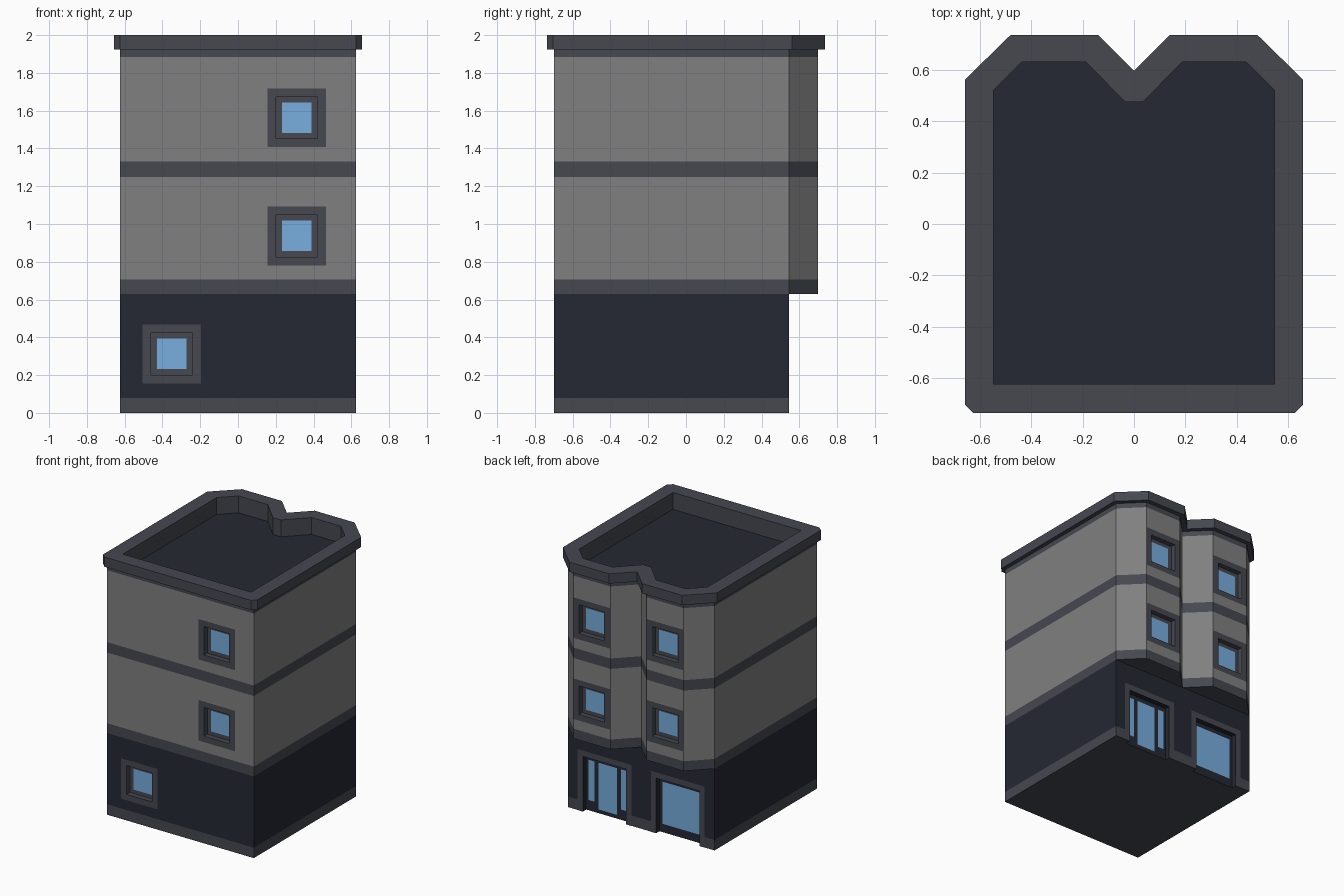
import bpy, bmesh

if "Cube" in bpy.data.objects:
    bpy.data.objects.remove(bpy.data.objects["Cube"])


def material(name, srgb):
    m = bpy.data.materials.new(name)
    m.diffuse_color = [(c / 12.92 if c < 0.04 else ((c + 0.055) / 1.055) ** 2.4) for c in srgb] + [1]
    m.use_nodes = True
    m.node_tree.nodes["Principled BSDF"].inputs["Base Color"].default_value = m.diffuse_color
    return m


MATS = [material("wall", (0.5, 0.5, 0.5)), material("trim", (0.275, 0.282, 0.315)),
        material("dark", (0.142, 0.157, 0.195)), material("glass", (0.47, 0.68, 0.87))]
WALL, TRIM, DARK, GLASS = range(4)


def finish(name, bm):
    mesh = bpy.data.meshes.new(name)
    bm.to_mesh(mesh)
    bm.free()
    for m in MATS:
        mesh.materials.append(m)
    ob = bpy.data.objects.new(name, mesh)
    bpy.context.collection.objects.link(ob)
    return ob


def mirrored(half):
    return half + [(-x, y) for x, y in reversed(half)]


def loft(name, loops, side_mats, cap_mats):
    """Skin a stack of (outline, z) loops, one material per storey band."""
    bm = bmesh.new()
    rings = [[bm.verts.new((x, y, z)) for x, y in outline] for outline, z in loops]
    n = len(rings[0])
    for a, b, mat in zip(rings, rings[1:], side_mats):
        for i in range(n):
            j = (i + 1) % n
            bm.faces.new((a[i], a[j], b[j], b[i])).material_index = mat
    for ring, mat in zip((rings[0], rings[-1]), cap_mats):
        bm.faces.new(ring).material_index = mat
    bmesh.ops.remove_doubles(bm, verts=bm.verts[:], dist=1e-5)
    bmesh.ops.recalc_face_normals(bm, faces=bm.faces[:])
    return finish(name, bm)


def panels(name, rects, y, side, mat):
    """Flat rectangles (x0, x1, z0, z1) facing -y (side -1) or +y (side 1)."""
    bm = bmesh.new()
    for x0, x1, z0, z1 in rects:
        pts = [(x0, z0), (x1, z0), (x1, z1), (x0, z1)][::-side]
        bm.faces.new([bm.verts.new((x, y, z)) for x, z in pts]).material_index = mat
    return finish(name, bm)


DEPTH, LIFT, RIM = 0.04, 0.002, 0.045


def opening(name, cx, z0, z1, width, y, side, panes, mat, sill=True):
    """Flush surround and recessed panes; returns the box to cut from the wall."""
    x0, x1 = cx - width / 2, cx + width / 2
    a, b, c, d = x0 + RIM, x1 - RIM, z0 + RIM * sill, z1 - RIM
    bars = [(x0, a, z0, z1), (b, x1, z0, z1), (a, b, d, z1)]
    if sill:
        bars.append((a, b, z0, c))
    panels(name + "_surround", bars, y + side * LIFT, side, TRIM)
    panels(name + "_glass", [(cx + p, cx + q, r, s) for p, q, r, s in panes],
           y - side * (DEPTH - LIFT), side, GLASS)
    return a, b, (c if sill else -0.1), d, y - side * DEPTH, y + side * 0.05, mat


def window(name, cx, cz, y, side):
    return opening(name, cx, cz - 0.156, cz + 0.156, 0.31, y, side,
                   [(-0.078, 0.078, cz - 0.08, cz + 0.08)], TRIM)


def carve(ob, boxes):
    bm = bmesh.new()
    for x0, x1, z0, z1, y0, y1, mat in boxes:
        vs = bmesh.ops.create_cube(bm, size=1)["verts"]
        for v in vs:
            v.co = (x0 if v.co.x < 0 else x1, min(y0, y1) if v.co.y < 0 else max(y0, y1),
                    z0 if v.co.z < 0 else z1)
        for f in {f for v in vs for f in v.link_faces}:
            f.material_index = mat
    cutter = finish("cutter", bm)
    cutter.hide_render = True
    mod = ob.modifiers.new("openings", 'BOOLEAN')
    mod.operation, mod.object, mod.solver = 'DIFFERENCE', cutter, 'EXACT'
    mod.material_mode = 'TRANSFER'
    bpy.context.view_layer.objects.active = ob
    bpy.ops.object.modifier_apply(modifier=mod.name)
    bpy.data.objects.remove(cutter)


# Ground floor with plinth
FRONT, BACK, BAY = -0.70, 0.545, 0.70
base = mirrored([(0.625, BACK), (0.625, FRONT)])
ground = loft("ground_floor", [(base, 0), (base, 0.08), (base, 0.63)], [TRIM, DARK], (TRIM, TRIM))

# Upper floors with twin bays, cornice, parapet and sunken roof in one shell
wall = mirrored([(0, BACK), (0.155, BAY), (0.47, BAY), (0.625, BACK), (0.625, FRONT), (0.625, FRONT)])
outer = mirrored([(0, 0.595), (0.14, 0.735), (0.48, 0.735), (0.657, 0.562), (0.657, -0.703), (0.625, -0.735)])
inner = mirrored([(0.035, 0.475), (0.187, 0.63), (0.436, 0.63), (0.547, 0.52), (0.547, -0.622), (0.547, -0.622)])
upper = loft("upper_floors",
             [(wall, z) for z in (0.63, 0.705, 1.25, 1.33, 1.885, 1.925)]
             + [(outer, 1.925), (outer, 2.0), (inner, 2.0), (inner, 1.87)],
             [TRIM, WALL, TRIM, WALL, TRIM, TRIM, TRIM, TRIM, TRIM], (TRIM, DARK))

# Upper windows: one per floor in front, one per bay and floor behind
cuts = []
for floor, cz in (("first", 0.9375), ("second", 1.5625)):
    cuts.append(window(floor + "_front_window", 0.31, cz, FRONT, -1))
    for s, label in ((1, "right"), (-1, "left")):
        cuts.append(window(f"{floor}_{label}_bay_window", s * 0.3125, cz, BAY, 1))
carve(upper, cuts)

# Ground floor window, entrance with sidelights, shop window
carve(ground, [
    window("ground_front_window", -0.35, 0.3125, FRONT, -1),
    opening("entrance", 0.3125, 0, 0.47, 0.46, BACK, 1,
            [(-0.165, -0.112, 0.08, 0.39), (-0.078, 0.078, 0.03, 0.39), (0.112, 0.165, 0.08, 0.39)],
            DARK, sill=False),
    opening("shop_window", -0.3125, 0, 0.47, 0.46, BACK, 1,
            [(-0.157, 0.157, 0.065, 0.39)], DARK, sill=False),
])
